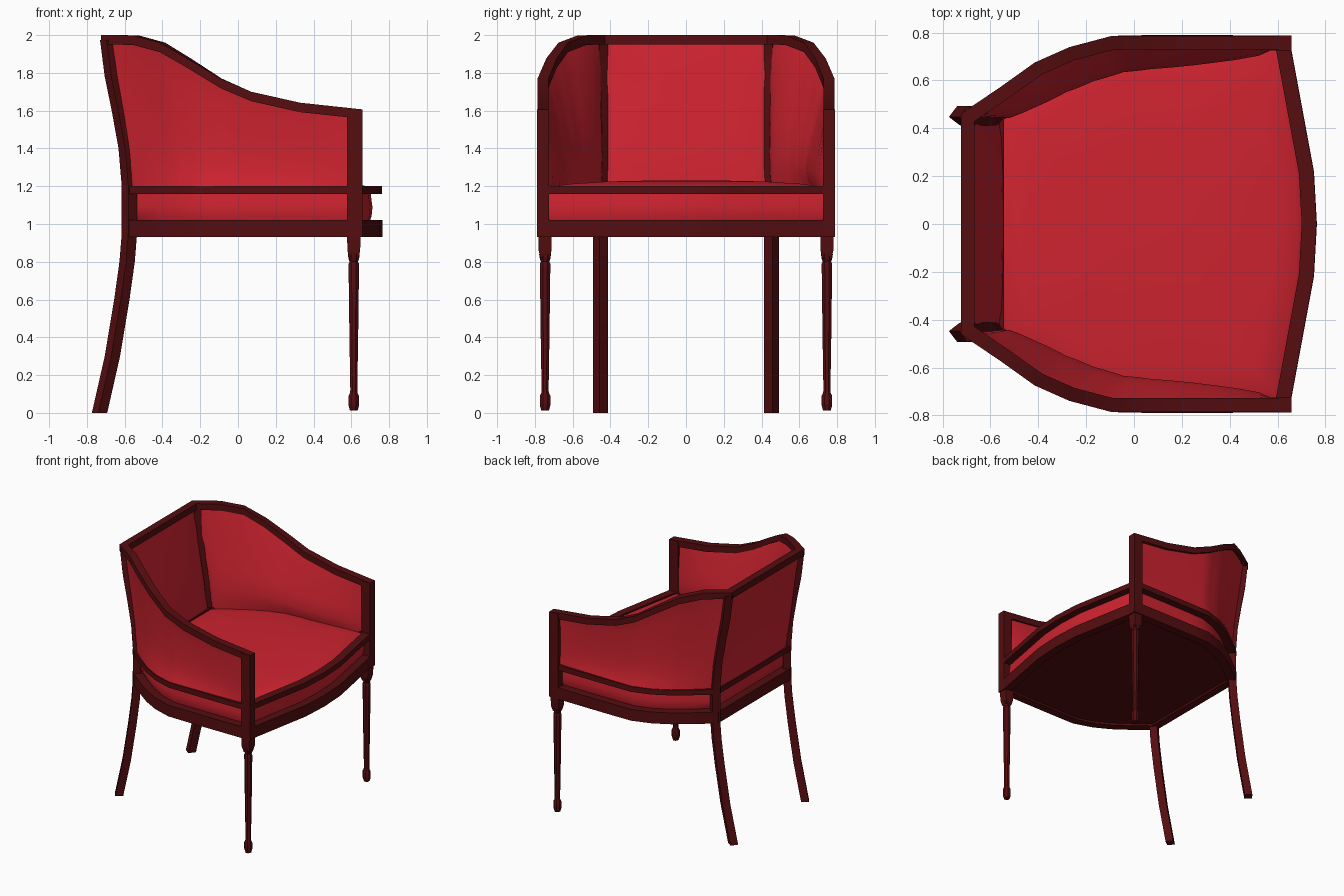
import bpy, bmesh, math
from mathutils import Vector as V

if "Cube" in bpy.data.objects:
    bpy.data.objects.remove(bpy.data.objects["Cube"])


def material(name, rgb):
    m = bpy.data.materials.new(name)
    m.diffuse_color = (*rgb, 1)
    m.use_nodes = True
    m.node_tree.nodes["Principled BSDF"].inputs["Base Color"].default_value = m.diffuse_color
    return m


WOOD = material("dark red wood", (0.09, 0.004, 0.005))
FABRIC = material("red fabric", (0.62, 0.017, 0.029))


def loft(name, rings, mat, closed=False, angle=30):
    """Skin a list of closed rings; cap the ends unless the rings form a loop."""
    bm = bmesh.new()
    vs = [[bm.verts.new(p) for p in r] for r in rings]
    n, k = len(vs), len(vs[0])
    for i in range(n if closed else n - 1):
        a, b = vs[i], vs[(i + 1) % n]
        for j in range(k):
            bm.faces.new((a[j], a[(j + 1) % k], b[(j + 1) % k], b[j]))
    if not closed:
        bm.faces.new(vs[0])
        bm.faces.new(vs[-1])
    bmesh.ops.recalc_face_normals(bm, faces=bm.faces)
    me = bpy.data.meshes.new(name)
    bm.to_mesh(me)
    bm.free()
    me.materials.append(mat)
    ob = bpy.data.objects.new(name, me)
    bpy.context.collection.objects.link(ob)
    bpy.ops.object.select_all(action='DESELECT')
    ob.select_set(True)
    bpy.context.view_layer.objects.active = ob
    bpy.ops.object.shade_smooth_by_angle(angle=math.radians(angle))
    return ob


def inward(path, closed=False):
    """Mitred horizontal normals pointing to the left of the path."""
    n, out = len(path), []
    for i in range(n):
        segs = []
        for a, b in ((i - 1, i), (i, i + 1)):
            if closed or (a >= 0 and b < n):
                d = path[b % n] - path[a % n]
                segs.append(V((-d.y, d.x, 0)).normalized())
        m = sum(segs, V((0, 0, 0))).normalized()
        out.append(m / max(m.dot(segs[0]), 0.5))
    return out


def rail(name, path, w, h, closed=False):
    up = V((0, 0, h / 2))
    rings = []
    for p, n in zip(path, inward(path, closed)):
        s = n * w / 2
        rings.append([p - s - up, p + s - up, p + s + up, p - s + up])
    loft(name, rings, WOOD, closed)


def mirror(pts):
    return [V((p.x, -p.y, p.z)) for p in reversed(pts)]


def subdivide(path, k):
    out = [a.lerp(b, i / k) for a, b in zip(path, path[1:]) for i in range(k)]
    return out + [path[-1]]


# Guide curves, front corner to back corner on the +y side
low = [V((x, y, 0)) for x, y in [(.62, .755), (.33, .757), (.07, .757), (-.06, .755),
                                 (-.2, .71), (-.32, .645), (-.44, .557), (-.575, .45)]]
top = [V(p) for p in [(.62, .757, 1.582), (.33, .757, 1.617), (.07, .757, 1.675),
                      (-.09, .757, 1.745), (-.26, .712, 1.852), (-.40, .65, 1.935),
                      (-.54, .55, 1.973), (-.695, .445, 1.976)]]
front = [V((.72, -.215, 0)), V((.732, 0, 0)), V((.72, .215, 0))]
loop = low + mirror(low) + front


def at(path, z):
    return [V((p.x, p.y, z)) for p in path]


# Seat frame rails and the arm / back top rail
rail("lower_seat_rail", at(loop, .975), .065, .09, True)
rail("upper_seat_rail", at(loop, 1.18), .062, .042, True)
arm = [V((.655, .757, 1.582))] + top[1:]
rail("top_rail", arm + mirror(arm), .058, .05)

# Seat upholstery: bulged band, then a shallow dome
nrm = inward(loop, True)
rings = [[p + n * d + V((0, 0, z)) for p, n in zip(loop, nrm)]
         for d, z in [(.04, 1.0), (.025, 1.04), (.02, 1.09), (.027, 1.14), (.03, 1.19)]]
mid = V((.08, 0, 0))
for s, z in [(.93, 1.2), (.8, 1.213), (.55, 1.225), (.25, 1.23)]:
    rings.append([mid + (p - mid) * s + V((0, 0, z)) for p in loop])
loft("seat_cushion", rings, FABRIC, angle=50)

# Underside board
loft("underside_board", [[p + n * .02 + V((0, 0, z)) for p, n in zip(loop, nrm)]
                         for z in (.945, .965)], WOOD)

# Padding profile: height fraction, inner bulge, outer bulge
PROFILE = [(0, .75, -.022), (.1, .93, -.004), (.22, 1, .01), (.4, .85, .014),
           (.6, .6, .012), (.8, .35, .006), (.92, .18, 0), (1, .05, -.008)]


def panel(name, bottom, upper, depth, power):
    nb, nt = inward(bottom), inward(upper)
    rings = []
    for i, (b, t) in enumerate(zip(bottom, upper)):
        f = max(math.sin(math.pi * i / (len(bottom) - 1)), 0) ** power

        def pt(v, d):
            return b.lerp(t, v) + nb[i].lerp(nt[i], v) * d
        ring = [pt(v, .008 + depth * f * a) for v, a, o in PROFILE]
        ring += [pt(v, o * f - .006) for v, a, o in reversed(PROFILE)]
        rings.append(ring)
    loft(name, rings, FABRIC, angle=60)


base = at(low, 1.185)
sb, st = subdivide(base, 3), subdivide(top, 3)
panel("left_side_panel", sb, st, .115, .5)
panel("right_side_panel", mirror(sb), mirror(st), .115, .5)
panel("back_panel", subdivide([base[-1], mirror(base)[0]], 10),
      subdivide([top[-1], mirror(top)[0]], 10), .03, .4)


def section(x, y, z, r, n=4, turn=45):
    return [V((x + r * math.cos(math.radians(turn + 360 * i / n)),
               y + r * math.sin(math.radians(turn + 360 * i / n)), z)) for i in range(n)]


BACK = [(-.733, 0), (-.665, .3), (-.615, .6), (-.587, .8), (-.575, .95), (-.575, 1.2),
        (-.592, 1.4), (-.628, 1.6), (-.665, 1.78), (-.69, 1.975)]
TURNED = [(.84, .034), (.815, .03), (.8, .024), (.79, .03), (.77, .03), (.4, .025),
          (.12, .02), (.105, .022), (.09, .03), (.04, .03), (.012, .022)]
for side, s in (("left", 1), ("right", -1)):
    # Swept back leg running up into the back post
    loft(side + "_back_leg", [section(x, s * .453, z, .041, 4, s * 8) for x, z in BACK], WOOD)
    # Front arm post
    y = s * .757
    loft(side + "_front_post", [[V((x, y + dy, z)) for x, dy in
         ((.577, -.031), (.658, -.031), (.658, .031), (.577, .031))] for z in (.93, 1.606)], WOOD)
    # Front leg: square block, then turned taper
    y = s * .746
    loft(side + "_front_leg_block", [section(.613, y, z, r) for z, r in
         ((.94, .05), (.86, .048), (.815, .034))], WOOD)
    loft(side + "_front_leg", [section(.613, y, z, r, 8, 22.5) for z, r in TURNED], WOOD)
